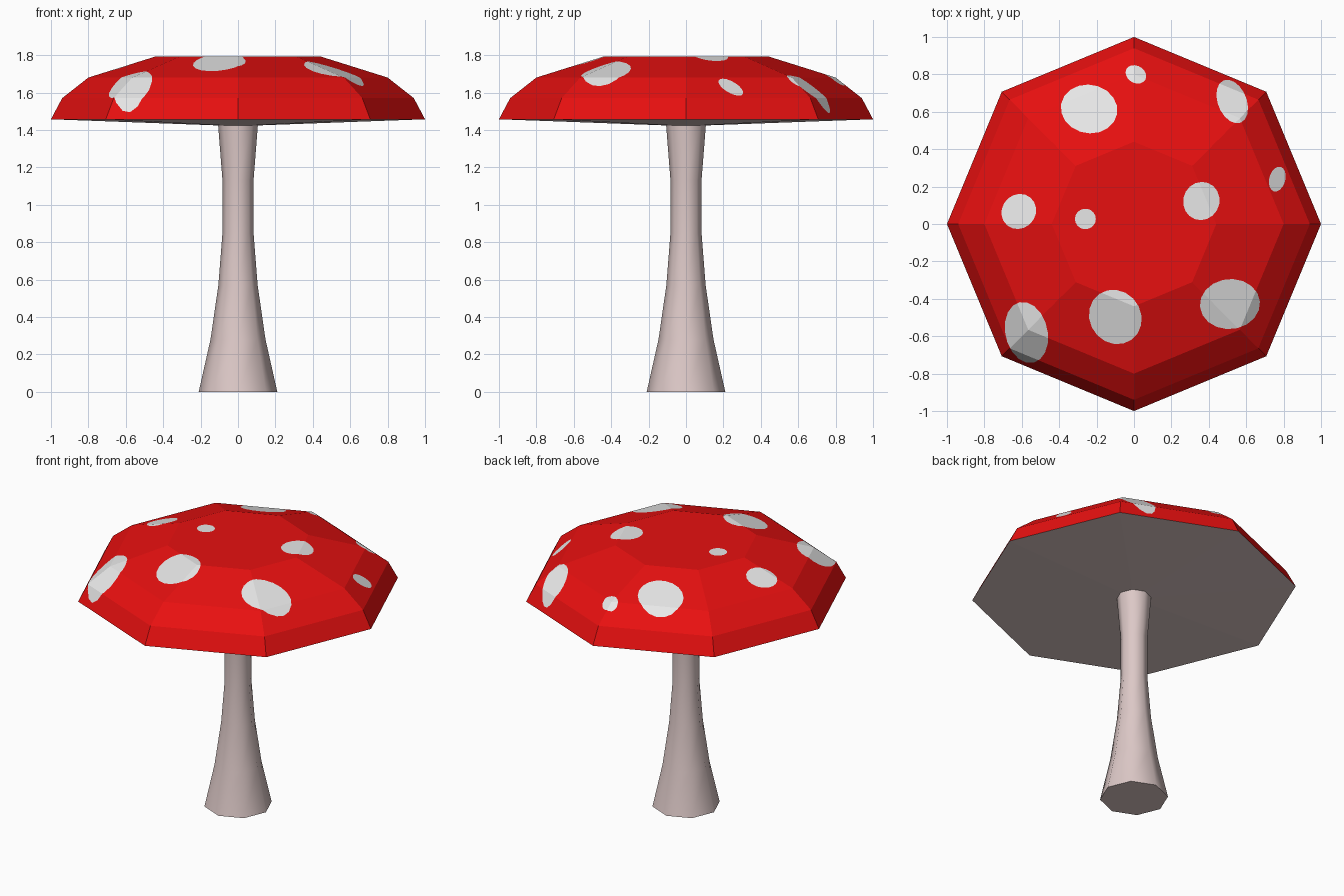
import bpy, bmesh, math
from mathutils import Vector

if "Cube" in bpy.data.objects:
    bpy.data.objects.remove(bpy.data.objects["Cube"])


def material(name, rgb):
    m = bpy.data.materials.new(name)
    m.diffuse_color = (*rgb, 1)
    m.use_nodes = True
    m.node_tree.nodes["Principled BSDF"].inputs["Base Color"].default_value = m.diffuse_color
    return m


red = material("cap red", (0.8, 0.005, 0.005))
white = material("spot white", (0.8, 0.8, 0.8))
cream = material("stem pink cream", (0.72, 0.58, 0.57))


def lathe(bm, profile, sides=8):
    """Rings of an octagon joined with quads; returns the rings."""
    rings = []
    for r, z in profile:
        rings.append([bm.verts.new((r * math.cos(2 * math.pi * i / sides),
                                    r * math.sin(2 * math.pi * i / sides), z))
                      for i in range(sides)])
    for a, b in zip(rings, rings[1:]):
        for i in range(sides):
            j = (i + 1) % sides
            bm.faces.new((a[i], a[j], b[j], b[i]))
    return rings


def finish(bm, name, mats):
    me = bpy.data.meshes.new(name)
    bm.to_mesh(me)
    bm.free()
    for m in mats:
        me.materials.append(m)
    ob = bpy.data.objects.new(name, me)
    bpy.context.collection.objects.link(ob)
    return ob


# Stem: flared octagonal column
bm = bmesh.new()
rings = lathe(bm, [(0.21, 0), (0.147, 0.28), (0.105, 0.57),
                   (0.083, 0.85), (0.083, 1.13), (0.107, 1.435)])
bm.faces.new(rings[0][::-1])
bm.faces.new(rings[-1])
stem = finish(bm, "stem", [cream])
bpy.context.view_layer.objects.active = stem
stem.select_set(True)
bpy.ops.object.shade_smooth_by_angle(angle=math.radians(50))

# Cap: faceted dome with a shallow pale underside
bm = bmesh.new()
rings = lathe(bm, [(1.0, 1.457), (0.94, 1.57), (0.80, 1.68), (0.44, 1.793)])
bm.faces.new(rings[-1])
centre = bm.verts.new((0, 0, 1.42))
for i in range(8):
    f = bm.faces.new((rings[0][(i + 1) % 8], rings[0][i], centre))
    f.material_index = 2
bm.normal_update()


def cut_spot(bm, x, y, a, b, tilt, n=18):
    """Cut an ellipse, seen from above, into the dome and paint it white."""
    t = math.radians(tilt)
    pts = []
    for i in range(n):
        u = 2 * math.pi * i / n
        p, q = a * math.cos(u), b * math.sin(u)
        pts.append(Vector((x + p * math.cos(t) - q * math.sin(t),
                           y + p * math.sin(t) + q * math.cos(t), 0)))
    inside = [f for f in bm.faces if f.material_index == 0]
    for p, q in zip(pts, pts[1:] + pts[:1]):
        out = Vector((q.y - p.y, p.x - q.x, 0)).normalized()
        geom = set(inside)
        for f in inside:
            geom.update(f.edges)
            geom.update(f.verts)
        res = bmesh.ops.bisect_plane(bm, geom=list(geom), dist=1e-5,
                                     plane_co=p, plane_no=out)
        faces = {g for g in res["geom"] if isinstance(g, bmesh.types.BMFace)}
        inside = [f for f in faces if f.material_index == 0
                  and (f.calc_center_median() - p).dot(out) < 0]
    for f in inside:
        f.material_index = 1


# Spots: centre x, centre y, half length, half width, tilt
for spot in [(-0.24, 0.615, 0.152, 0.13, -10), (0.01, 0.80, 0.058, 0.046, -30),
             (0.525, 0.655, 0.122, 0.077, 112), (0.766, 0.24, 0.068, 0.043, 75),
             (0.36, 0.123, 0.103, 0.097, 70), (-0.616, 0.067, 0.097, 0.09, 50),
             (-0.26, 0.027, 0.056, 0.055, 0), (-0.10, -0.497, 0.15, 0.137, 125),
             (0.513, -0.428, 0.161, 0.134, 5), (-0.575, -0.58, 0.166, 0.113, 103)]:
    cut_spot(bm, *spot)
finish(bm, "cap", [red, white, cream])
